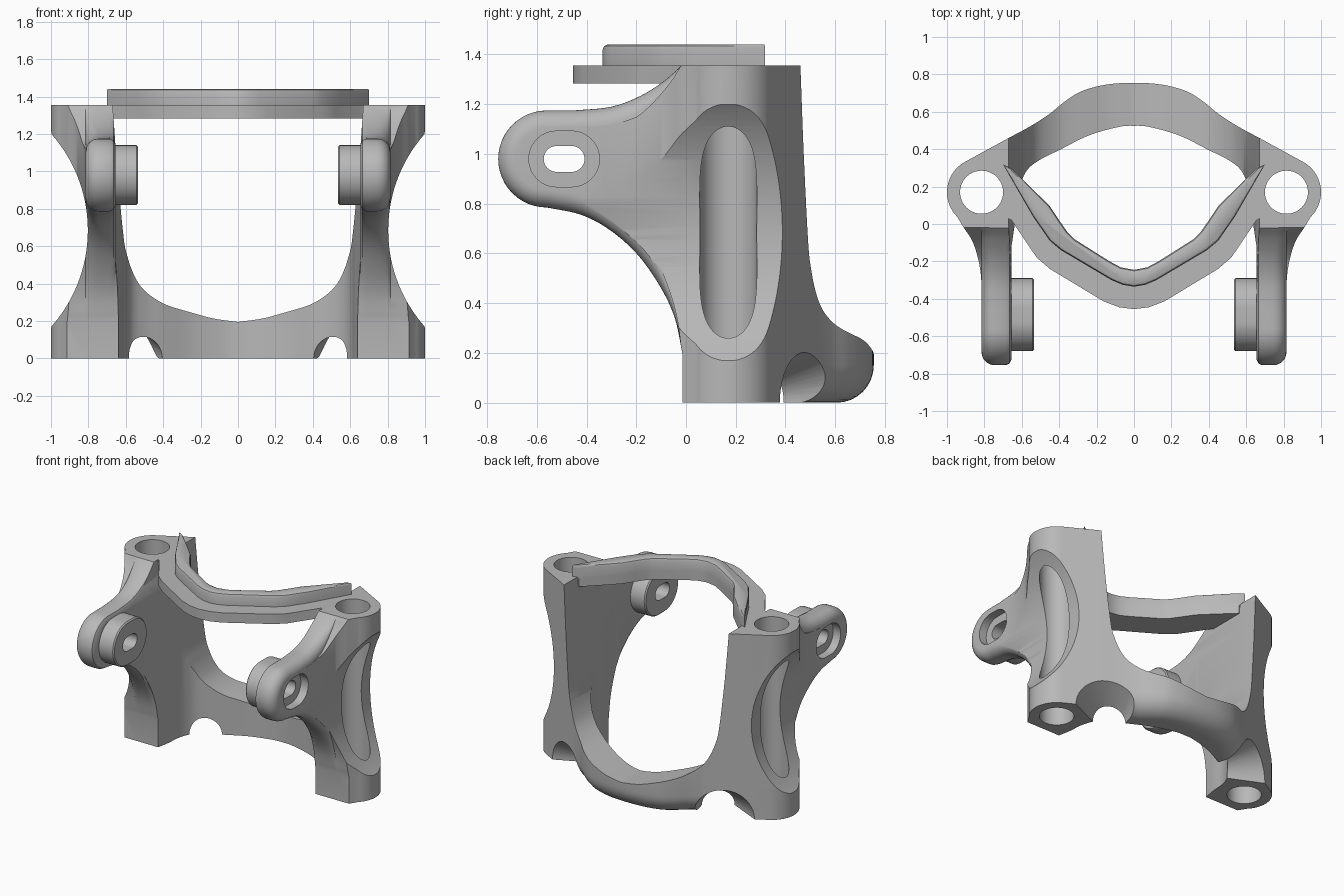
import bpy, bmesh, math
from mathutils import Vector, Matrix

if "Cube" in bpy.data.objects:
    bpy.data.objects.remove(bpy.data.objects["Cube"])

grey = bpy.data.materials.new("plain_grey")
grey.use_nodes = True
COLOUR = (0.48, 0.48, 0.48, 1)
grey.diffuse_color = COLOUR
grey.node_tree.nodes["Principled BSDF"].inputs["Base Color"].default_value = COLOUR

POST_X, POST_Y, POST_R, TOP = 0.815, 0.17, 0.185, 1.355


def clamp(v):
    return max(0.0, min(1.0, v))


def smooth(pts, steps=5):
    """Smooth open curve through the points."""
    p = [Vector(q) for q in pts]
    p = [2 * p[0] - p[1]] + p + [2 * p[-1] - p[-2]]
    out = []
    for a, b, c, d in zip(p, p[1:], p[2:], p[3:]):
        for i in range(steps):
            t = i / steps
            out.append(0.5 * (2 * b + (c - a) * t + (2 * a - 5 * b + 4 * c - d) * t * t
                              + (3 * b - a - 3 * c + d) * t ** 3))
    return [tuple(q) for q in out] + [tuple(pts[-1])]


def arc(cx, cy, r, a0, a1, n=24):
    angles = [math.radians(a0 + (a1 - a0) * i / n) for i in range(n + 1)]
    return [(cx + r * math.cos(a), cy + r * math.sin(a)) for a in angles]


def stadium(cy, cz, r, half):
    return arc(cy + half, cz, r, -90, 90) + arc(cy - half, cz, r, 90, 270)


def mirrored(pts):
    return pts + [(-x, y) for x, y in reversed(pts) if x > 0]


def make_object(name, bm):
    bmesh.ops.recalc_face_normals(bm, faces=bm.faces[:])
    mesh = bpy.data.meshes.new(name)
    bm.to_mesh(mesh)
    bm.free()
    mesh.materials.append(grey)
    obj = bpy.data.objects.new(name, mesh)
    bpy.context.collection.objects.link(obj)
    return obj


def loft(name, pts, axis, levels, weight=lambda u, v: 1.0):
    """Stack a closed profile along an axis; each level is (position, inset)."""
    p = [Vector(q) for q in pts]
    p = [q for i, q in enumerate(p) if (q - p[i - 1]).length > 1e-5]
    if sum(a.x * b.y - b.x * a.y for a, b in zip(p, p[1:] + p[:1])) < 0:
        p.reverse()
    n = len(p)
    inward = []
    for i in range(n):
        t = (p[i] - p[i - 1]).normalized() + (p[(i + 1) % n] - p[i]).normalized()
        inward.append(Vector((-t.y, t.x)).normalized())
    place = {"x": lambda q, h: (h, q.x, q.y), "y": lambda q, h: (q.x, h, q.y),
             "z": lambda q, h: (q.x, q.y, h)}[axis]
    bm = bmesh.new()
    rings = [[bm.verts.new(place(q + k * inset * weight(q.x, q.y), h))
              for q, k in zip(p, inward)] for h, inset in levels]
    for lo, hi in zip(rings, rings[1:]):
        for i in range(n):
            j = (i + 1) % n
            bm.faces.new((lo[i], lo[j], hi[j], hi[i]))
    bm.faces.new(rings[0])
    bm.faces.new(rings[-1])
    return make_object(name, bm)


def combine(obj, tool, operation):
    mod = obj.modifiers.new("cut", "BOOLEAN")
    mod.operation, mod.solver, mod.object = operation, "EXACT", tool
    apply_modifiers(obj)
    bpy.data.objects.remove(tool)


def apply_modifiers(obj):
    graph = bpy.context.evaluated_depsgraph_get()
    graph.update()
    mesh = bpy.data.meshes.new_from_object(obj.evaluated_get(graph))
    obj.modifiers.clear()
    obj.data = mesh


def finish(obj):
    bpy.ops.object.select_all(action="DESELECT")
    obj.select_set(True)
    bpy.context.view_layer.objects.active = obj
    bpy.ops.object.shade_smooth_by_angle(angle=math.radians(30))


# Plan outline: rear bridge, post and forward arm
plan = smooth([(-0.15, 0.745), (0, 0.755), (0.15, 0.745), (0.28, 0.71), (0.37, 0.655),
               (0.45, 0.59), (0.55, 0.525), (0.67, 0.46)])
plan += arc(POST_X, POST_Y, POST_R, 61, -45)
plan += smooth([(0.91, -0.02), (0.865, -0.09), (0.835, -0.18), (0.818, -0.28),
                (0.815, -0.4)]) + [(0.815, -0.8), (0.655, -0.8)]
plan += smooth([(0.655, -0.12), (0.64, -0.02), (0.622, 0.08), (0.61, 0.2), (0.57, 0.29),
                (0.5, 0.345), (0.4, 0.395), (0.25, 0.47), (0.1, 0.515), (0, 0.525), (-0.15, 0.505)])
under = 0.15
levels = [(under * (1 - math.cos(a)), under * (1 - math.sin(a)))
          for a in (math.pi / 2 * i / 8 for i in range(9))]
frame = loft("frame", plan, "z", levels + [(TOP, 0)],
             lambda u, v: clamp((0.62 - u) / 0.15) if v + 0.5 * u > 0.7 else 0)

# Front outline: U-shaped opening inside, concave waist outside
front = [(0, 0), (1.01, 0)] + arc(1.58, 0.685, 0.777, 221.5, 138.5, 40) + [(1.01, 1.5), (0.682, 1.5)]
front += smooth([(0.67, TOP), (0.645, 1.0), (0.612, 0.65), (0.59, 0.54), (0.56, 0.455),
                 (0.52, 0.385), (0.46, 0.33), (0.38, 0.285), (0.25, 0.245), (0.13, 0.213),
                 (0, 0.195)])
combine(frame, loft("front_shape", front, "y", [(-1, 0), (1, 0)]), "INTERSECT")

# Side outline: rounded arm sweeping into the post, with softened arm rims
side = smooth([(-0.015, 0.2), (-0.045, 0.34), (-0.1, 0.46), (-0.19, 0.59), (-0.3, 0.69),
               (-0.42, 0.755), (-0.56, 0.785)])
side += arc(-0.56, 0.98, 0.195, 270, 90)
side += smooth([(-0.45, 1.175), (-0.3, 1.19), (-0.18, 1.235), (-0.08, 1.3), (-0.015, 1.36)])
side += [(0.9, 1.36), (0.9, -0.1), (-0.015, -0.1)]
rim = 0.07
levels = [(-0.1, 0.03), (0.655, 0.03), (0.665, 0.01), (0.685, 0)]
levels += [(0.745 + rim * math.sin(a), rim * (1 - math.cos(a)))
           for a in (math.pi / 2 * i / 8 for i in range(9))]
combine(frame, loft("side_shape", side, "x", levels + [(1.2, rim)],
                    lambda u, v: clamp((-0.02 - u) / 0.2)), "INTERSECT")

# Flared arch under the bridge, leaving the post whole
bm = bmesh.new()
direction = Vector((0.65, 0.76, 0)).normalized()
bmesh.ops.create_cone(bm, cap_ends=True, segments=48, radius1=0.06, radius2=0.3, depth=0.52,
                      matrix=Matrix.Translation(Vector((0.5, 0.345, 0)) + direction * 0.14)
                      @ direction.to_track_quat("Z", "Y").to_matrix().to_4x4())
arch = make_object("arch_cutter", bm)
combine(arch, loft("post_keep", arc(POST_X, POST_Y, POST_R + 0.001, 0, 360, 64), "z",
                   [(-1, 0), (2, 0)]), "DIFFERENCE")
combine(frame, arch, "DIFFERENCE")

# Boss on the arm, bore through the post, and the recessed slot
boss = stadium(-0.485, 0.98, 0.16, 0.035)
combine(frame, loft("boss", boss, "x", [(0.535, 0.008), (0.543, 0), (0.7, 0)]), "UNION")
combine(frame, loft("bore", arc(POST_X, POST_Y, 0.115, 0, 360, 64), "z",
                    [(-0.1, 0), (1.5, 0)]), "DIFFERENCE")
combine(frame, loft("slot", stadium(-0.49, 0.98, 0.052, 0.03), "x",
                    [(0.4, 0), (0.9, 0)]), "DIFFERENCE")
combine(frame, loft("recess", stadium(-0.49, 0.98, 0.112, 0.03), "x",
                    [(0.755, 0), (0.9, 0)]), "DIFFERENCE")

# Open the centre plane and mirror to the other side
bm = bmesh.new()
bm.from_mesh(frame.data)
middle = [f for f in bm.faces if all(abs(v.co.x) < 1e-4 for v in f.verts)]
bmesh.ops.delete(bm, geom=middle, context="FACES")
bm.to_mesh(frame.data)
bm.free()
mirror = frame.modifiers.new("mirror", "MIRROR")
mirror.use_clip = True
apply_modifiers(frame)
finish(frame)

# Front top bridge: wide lower plate with a narrow raised rail
inner = [(0.66, 0.3), (0.556, 0.2), (0.45, 0.095), (0.4, 0.02), (0.355, -0.045),
         (0.32, -0.08), (0.13, -0.2), (0.07, -0.232), (0, -0.245)]
plate_outer = [(0, -0.455), (0.08, -0.445), (0.16, -0.415), (0.45, -0.24), (0.52, -0.18),
               (0.655, 0.02), (0.69, 0.04), (0.69, 0.3)]
rail_outer = [(0, -0.335), (0.06, -0.325), (0.12, -0.3), (0.39, -0.14), (0.45, -0.09),
              (0.54, 0.04), (0.7, 0.318)]


def ring(outer):
    left = [(-x, y) for x, y in outer[1:]][::-1]
    inner_left = [(-x, y) for x, y in inner[:-1]]
    return left + outer + inner + inner_left[::-1]


plate = loft("top_plate", ring(plate_outer), "z", [(1.283, 0), (TOP, 0)])
rail = loft("top_rail", ring(rail_outer), "z",
            [(TOP - 0.01, 0), (1.42, 0), (1.434, 0.006), (1.44, 0.02)],
            lambda u, v: clamp((0.75 - abs(u)) / 0.3))
for part in (plate, rail):
    finish(part)
